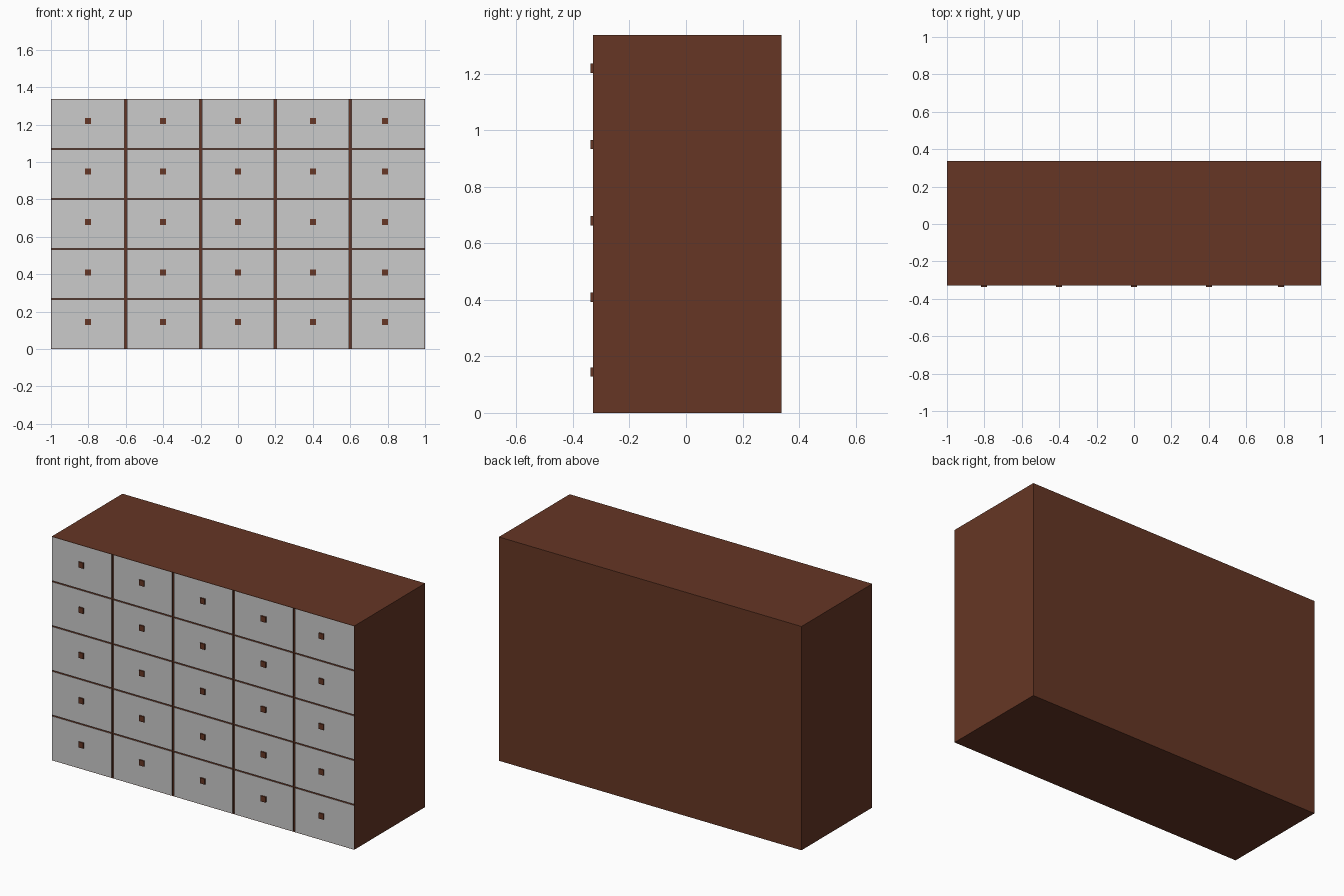
import bpy

if "Cube" in bpy.data.objects:
    bpy.data.objects.remove(bpy.data.objects["Cube"])

W, H = 2.0, 1.337
FRONT, BACK = -0.330, 0.338
INNER = FRONT + 0.013          # recessed divider plane seen between drawers
WALL = 0.002                   # thin casing lip around the drawers
COLS = ROWS = 5
GAP_X, GAP_Z = 0.013, 0.007

brown = bpy.data.materials.new("brown_wood")
brown.diffuse_color = (0.133, 0.037, 0.018, 1)
brown.use_nodes = True
brown.node_tree.nodes["Principled BSDF"].inputs["Base Color"].default_value = brown.diffuse_color


def box(name, x0, x1, y0, y1, z0, z1, mat=None):
    bpy.ops.mesh.primitive_cube_add(
        size=1, location=((x0 + x1) / 2, (y0 + y1) / 2, (z0 + z1) / 2))
    ob = bpy.context.object
    ob.name = name
    ob.scale = (x1 - x0, y1 - y0, z1 - z0)
    bpy.ops.object.transform_apply(location=False, rotation=False, scale=True)
    if mat:
        ob.data.materials.append(mat)
    return ob


# Cabinet: closed block behind the drawers, inside a thin casing
hw = W / 2
box("cabinet_core", -hw + WALL, hw - WALL, INNER, BACK - WALL,
    WALL, H - WALL, brown)
box("cabinet_back", -hw + WALL, hw - WALL, BACK - WALL, BACK,
    WALL, H - WALL, brown)
box("cabinet_left_side", -hw, -hw + WALL, FRONT, BACK, 0, H, brown)
box("cabinet_right_side", hw - WALL, hw, FRONT, BACK, 0, H, brown)
box("cabinet_bottom", -hw + WALL, hw - WALL, FRONT, BACK, 0, WALL, brown)
box("cabinet_top", -hw + WALL, hw - WALL, FRONT, BACK, H - WALL, H, brown)

# Drawers: brown block with a grey front plate and a square knob
knob_x = (-0.803, -0.402, 0.0, 0.402, 0.785)
knob_z = (0.145, 0.409, 0.680, 0.950, 1.220)
cw, rh = W / COLS, H / ROWS
for c in range(COLS):
    x0 = -hw + c * cw + (GAP_X / 2 if c > 0 else WALL)
    x1 = -hw + (c + 1) * cw - (GAP_X / 2 if c < COLS - 1 else WALL)
    for r in range(ROWS):
        z0 = r * rh + (GAP_Z / 2 if r > 0 else WALL)
        z1 = (r + 1) * rh - (GAP_Z / 2 if r < ROWS - 1 else WALL)
        box(f"drawer_block_{r}_{c}", x0, x1, FRONT + 0.0005, INNER,
            z0, z1, brown)
        box(f"drawer_front_{r}_{c}", x0, x1, FRONT, FRONT + 0.0005, z0, z1)
        kx, kz = knob_x[c], knob_z[r]
        box(f"drawer_knob_{r}_{c}", kx - 0.016, kx + 0.016,
            -0.338, FRONT, kz - 0.0165, kz + 0.0165, brown)
